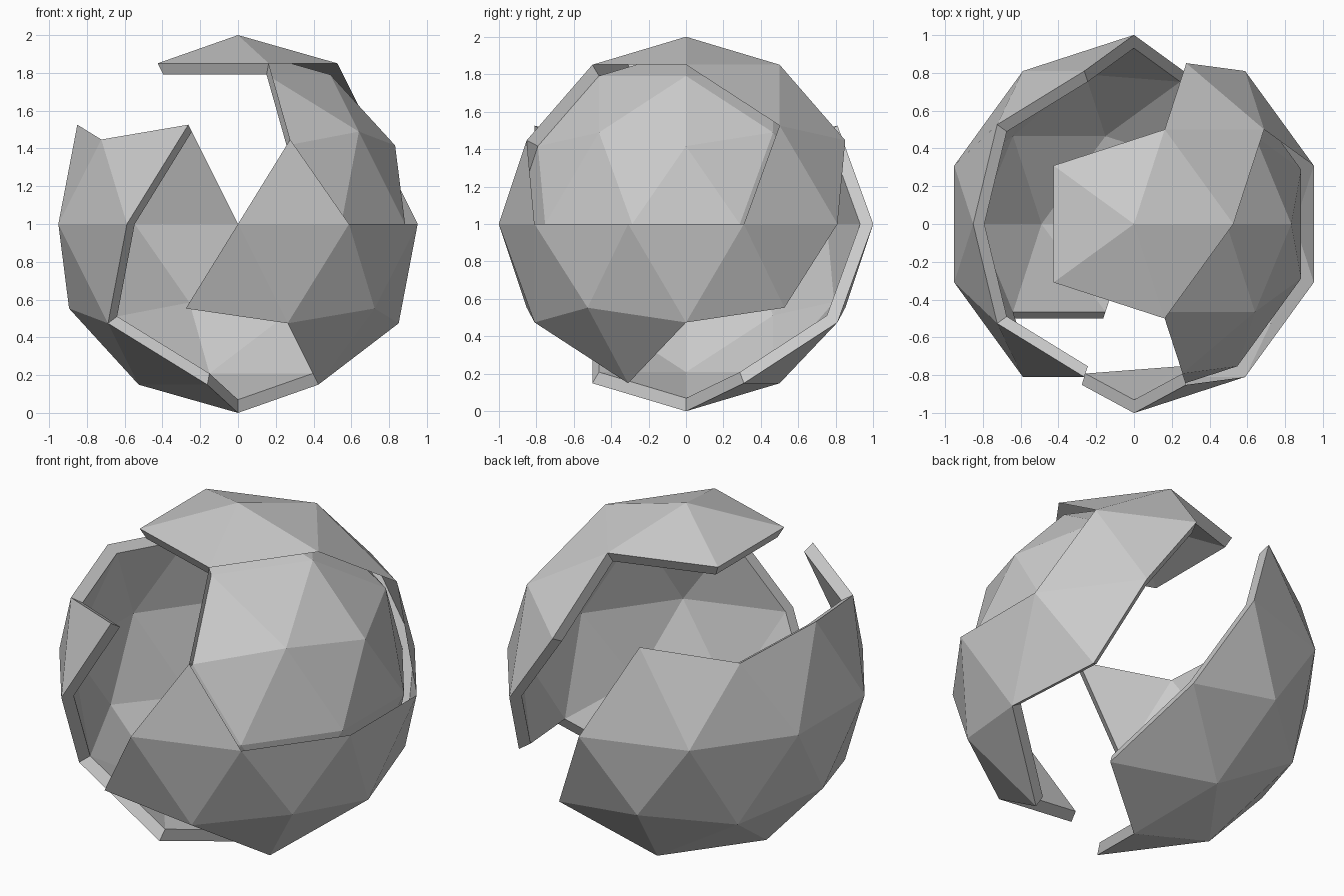
import bpy, bmesh, math
from mathutils import Vector

if "Cube" in bpy.data.objects:
    bpy.data.objects.remove(bpy.data.objects["Cube"])

INNER = 0.93  # inner skin radius relative to the outer one
# heights of the vertex rings on a once-subdivided icosahedron
U, M, R, E, N, L, V = 0.8507, 0.5257, 0.4472, 0.0, -0.5257, -0.4472, -0.8507


def direction(azimuth, z):
    r = math.sqrt(max(0, 1 - z * z))
    a = math.radians(azimuth)
    return Vector((r * math.cos(a), r * math.sin(a), z))


def nearest(bm, key):
    d = direction(*key)
    return min(bm.verts, key=lambda v: (v.co - d).length)


def fans(bm, hubs):
    """All faces that touch any hub vertex."""
    return {f for h in hubs for f in nearest(bm, h).link_faces}


def shell(name, hubs, tip, open_hubs=()):
    bm = bmesh.new()
    bmesh.ops.create_icosphere(bm, subdivisions=2, radius=1.0)
    # keep fans of triangles around the hubs plus one pointed tip
    keep = fans(bm, hubs)
    corners = {nearest(bm, t) for t in tip}
    keep |= {f for f in bm.faces if set(f.verts) == corners}
    opened = list(fans(bm, open_hubs))
    bmesh.ops.delete(bm, geom=[f for f in bm.faces if f not in keep], context='FACES')

    # inner skin and rim walls
    outer = list(bm.faces)
    rim = [e for e in bm.edges if e.is_boundary]
    inside = {v: bm.verts.new(v.co * INNER) for v in list(bm.verts)}
    for f in outer:
        bm.faces.new([inside[v] for v in reversed(f.verts)])
    for e in rim:
        loop = e.link_loops[0]
        a, b = loop.vert, loop.link_loop_next.vert
        bm.faces.new((b, a, inside[a], inside[b]))

    # recessed panel: the outer skin is left off here
    if opened:
        bmesh.ops.delete(bm, geom=opened, context='FACES')
    bmesh.ops.translate(bm, verts=bm.verts, vec=(0, 0, 1))
    mesh = bpy.data.meshes.new(name)
    bm.to_mesh(mesh)
    bm.free()
    ob = bpy.data.objects.new(name, mesh)
    bpy.context.collection.objects.link(ob)
    return ob


# upper shell: top cap, right side and front hook, with recessed panel
shell("upper_shell",
      hubs=[(0, 1), (0, U), (324, M), (36, M), (18, E), (306, E), (324, L)],
      tip=[(270, E), (252, L), (288, N)],
      open_hubs=[(324, M), (0, R)])

# lower shell: bottom, left side and back
shell("lower_shell",
      hubs=[(126, E), (162, E), (198, E), (180, L), (108, L), (180, V), (108, V)],
      tip=[(216, R), (252, M), (234, E)])
